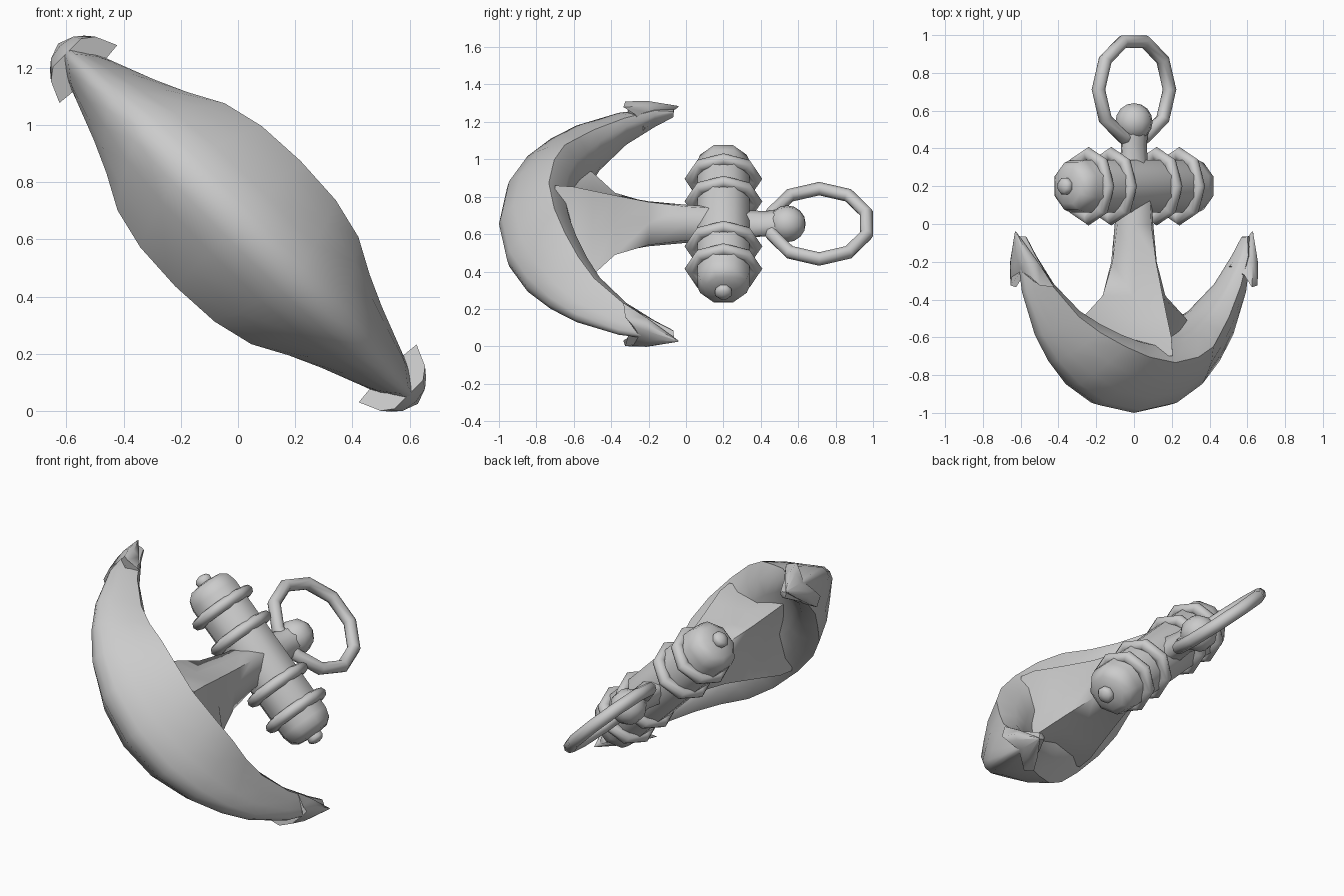
import bpy, bmesh
from math import sin, cos, pi, radians
from mathutils import Matrix, Vector

if "Cube" in bpy.data.objects:
    bpy.data.objects.remove(bpy.data.objects["Cube"])

# Local frame: X along the arms, Y along the shank, Z through the thickness
FRAME = Matrix.Translation((0, 0, 0.655)) @ Matrix.Rotation(radians(45), 4, 'Y')


def loft(name, rings, closed=False, angle=50):
    """Skin a list of point rings; cap the ends unless it closes on itself."""
    bm = bmesh.new()
    rows = [[bm.verts.new(p) for p in ring] for ring in rings]
    n = len(rows[0])
    count = len(rows) if closed else len(rows) - 1
    for i in range(count):
        a, b = rows[i], rows[(i + 1) % len(rows)]
        for j in range(n):
            k = (j + 1) % n
            bm.faces.new((a[j], a[k], b[k], b[j]))
    if not closed:
        bm.faces.new(rows[0])
        bm.faces.new(rows[-1])
    bmesh.ops.remove_doubles(bm, verts=bm.verts, dist=0.0005)
    bmesh.ops.recalc_face_normals(bm, faces=bm.faces)
    mesh = bpy.data.meshes.new(name)
    bm.to_mesh(mesh)
    bm.free()
    mesh.transform(FRAME)
    obj = bpy.data.objects.new(name, mesh)
    bpy.context.collection.objects.link(obj)
    bpy.ops.object.select_all(action='DESELECT')
    obj.select_set(True)
    bpy.context.view_layer.objects.active = obj
    bpy.ops.object.shade_smooth_by_angle(angle=radians(angle))
    return obj


def torus(name, centre, axis_u, axis_v, major, minor, segs, tube=8):
    c, u, v = Vector(centre), Vector(axis_u), Vector(axis_v)
    w = u.cross(v)
    rings = []
    for i in range(segs):
        a = 2 * pi * i / segs
        d = u * cos(a) + v * sin(a)
        rings.append([c + d * (major + minor * cos(2 * pi * j / tube))
                      + w * minor * sin(2 * pi * j / tube) for j in range(tube)])
    return loft(name, rings, closed=True)


# Curved arms with a keel: angle, inner radius, outer radius, half thickness
arm = [(0, .49, .86, .31), (18, .49, .86, .30), (33, .51, .855, .265),
       (46, .54, .85, .20), (58, .59, .85, .15), (75, .68, .855, .095),
       (88, .77, .865, .06), (95, .82, .865, .02)]
half = [(1, 0), (.965, .2), (.79, .45), (.57, .74), (.28, 1), (.06, .72), (0, .4)]
section = half + [(0, 0)] + [(k, -w) for k, w in half[:0:-1]]
stations = [(-d, *r) for d, *r in arm[:0:-1]] + arm
rings = []
for deg, r0, r1, hw in stations:
    a = radians(deg)
    rings.append([((r0 + k * (r1 - r0)) * sin(a),
                   -.14 - (r0 + k * (r1 - r0)) * cos(a), w * hw)
                  for k, w in section])
loft("anchor_arms", rings, angle=60)

# Shank: ridged section that flares concavely; y, X reach, Z reach, corner fill
shank = [(-.70, .50, .29, .52), (-.60, .46, .28, .52), (-.50, .39, .25, .54),
         (-.38, .235, .215, .62), (-.2, .16, .165, .74), (0, .125, .13, .80),
         (.12, .115, .12, .80), (.25, .105, .08, .85), (.42, .085, .065, .9),
         (.5, .085, .075, .95)]
rings = []
for y, a, b, fill in shank:
    rings.append([(a * cos(t) * m, y, b * sin(t) * m)
                  for t, m in ((i * pi / 4, fill if i % 2 else 1) for i in range(8))])
loft("shank", rings, angle=80)

# Rounded head of the shank
rings = []
for i in range(9):
    t = pi * i / 8
    rings.append([(.1 * sin(t) * cos(j * pi / 5), .54 - .1 * cos(t),
                   .1 * sin(t) * sin(j * pi / 5)) for j in range(10)])
loft("shank_head", rings)

# Shackle ring through the head
torus("shackle_ring", (0, .712, 0), (1, 0, 0), (0, 1, 0), .266, .036, 10)

# Stock crossbar with blunt rounded ends and small knobs
end = [(.42, .150), (.47, .135), (.497, .10), (.505, .045), (.525, .048),
       (.54, .035), (.548, .01)]
profile = [(-x, r) for x, r in end[::-1]] + end
loft("stock", [[(x, .2 + r * cos((i + .5) * pi / 4), r * sin((i + .5) * pi / 4))
                for i in range(8)] for x, r in profile], angle=48)

# Four bands around the stock
for i, x in enumerate((-.34, -.17, .17, .34)):
    torus("stock_band_%d" % (i + 1), (x, .2, 0), (0, 1, 0), (0, 0, .86), .17, .038, 8)

# Pointed fluke caps on both arm ends, with swept-back wings
base = [(.845, -.25, 0), (.845, -.28, .07), (.815, -.325, .11), (.74, -.335, .143),
        (.735, -.27, .09), (.72, -.22, 0)]
base += [(x, y, -z) for x, y, z in base[4:0:-1]]
mid = [(.88, -.18, 0), (.87, -.20, .055), (.845, -.21, .085), (.80, -.21, .09),
       (.785, -.19, .05), (.77, -.17, 0)]
mid += [(x, y, -z) for x, y, z in mid[4:0:-1]]
for side, s in (("left", -1), ("right", 1)):
    rings = [[(s * x, y, z) for x, y, z in ring] for ring in (base, mid)]
    point = [(s * (.887 + .003 * cos(i * pi / 5)), -.04, .003 * sin(i * pi / 5))
             for i in range(len(base))]
    loft("fluke_" + side, rings + [point], angle=55)
